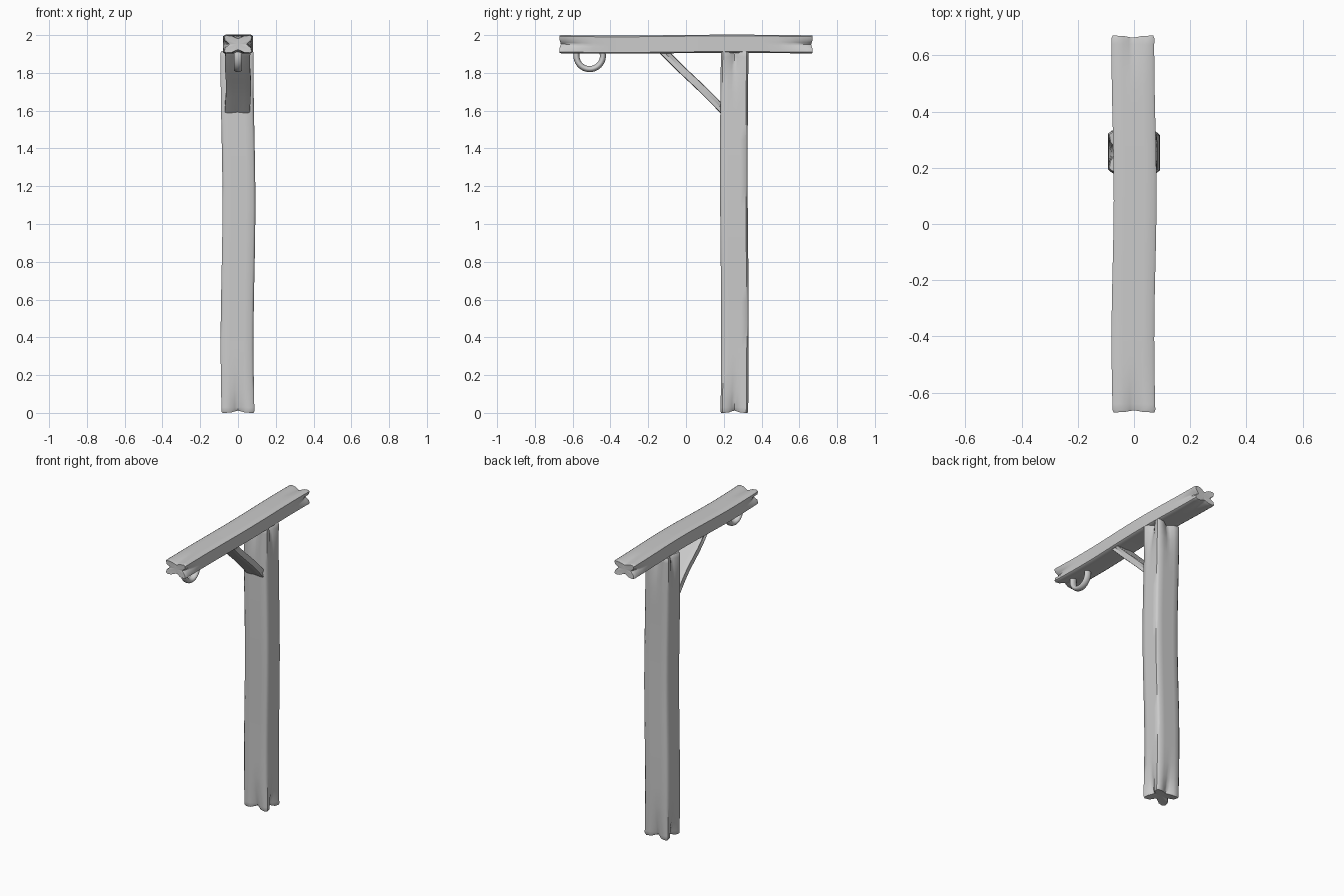
import bpy, bmesh, math
from mathutils import Vector

cube = bpy.data.objects.get("Cube")
if cube:
    bpy.data.objects.remove(cube, do_unlink=True)

grey = bpy.data.materials.new("plain grey")
grey.use_nodes = True
COLOR = (0.6, 0.6, 0.6, 1)
grey.diffuse_color = COLOR
grey.node_tree.nodes["Principled BSDF"].inputs["Base Color"].default_value = COLOR

# Half of one side of the section: position along the side, groove strength
SIDE = [(-0.86, 0), (-0.45, 0.15), (-0.18, 0.7), (0, 1), (0.18, 0.7), (0.45, 0.15), (0.86, 0)]


def finish(obj, angle):
    obj.data.materials.append(grey)
    bpy.ops.object.select_all(action="DESELECT")
    obj.select_set(True)
    bpy.context.view_layer.objects.active = obj
    bpy.ops.object.shade_smooth_by_angle(angle=math.radians(angle))


def timber(name, start, end, u, half_u, half_v, groove, reach, wobble):
    """Rough-hewn timber: rings along an axis, with grooved, split ends."""
    start, end, u = Vector(start), Vector(end), Vector(u)
    axis = end - start
    length = axis.length
    axis.normalize()
    v = axis.cross(u)
    bm = bmesh.new()
    rings = []
    steps = [0, 0.008, 0.03, 0.07, 0.12, reach]
    inner = [reach + (length - 2 * reach) * i / 12 for i in range(1, 12)]
    stations = steps + inner + [length - s for s in reversed(steps)]
    for s in stations:
        edge = min(s, length - s)
        pinch = groove * max(0, 1 - edge / reach) ** 1.5
        tip = 1 - 0.05 * max(0, 1 - edge / 0.008)
        sign = 1 if s < length / 2 else -1
        t = s / length
        off_u = wobble * math.sin(2 * math.pi * t * 1.3 + math.pi)
        off_v = wobble * 0.6 * math.sin(2 * math.pi * t * 1.1)
        centre = start + axis * s + u * off_u + v * off_v
        ring = []
        for k in range(4):
            for p, g in SIDE:
                a, b = p, -1 + g * pinch / min(half_u, half_v)
                for _ in range(k):
                    a, b = -b, a
                # The grooved middles also sit back from the end
                back = axis * sign * g * pinch * 0.4 * max(0, 1 - edge / 0.03)
                ring.append(bm.verts.new(centre + u * a * half_u * tip + v * b * half_v * tip + back))
        rings.append(ring)
    n = len(rings[0])
    for r0, r1 in zip(rings, rings[1:]):
        for i in range(n):
            bm.faces.new((r0[i], r0[(i + 1) % n], r1[(i + 1) % n], r1[i]))
    # Slightly sunken end grain
    for ring, sign in ((rings[0], 1), (rings[-1], -1)):
        mid = sum((w.co for w in ring), Vector()) / n
        hub = bm.verts.new(mid + axis * sign * groove * 0.3)
        for i in range(n):
            bm.faces.new((ring[i], ring[(i + 1) % n], hub))
    bmesh.ops.recalc_face_normals(bm, faces=bm.faces)
    mesh = bpy.data.meshes.new(name)
    bm.to_mesh(mesh)
    bm.free()
    obj = bpy.data.objects.new(name, mesh)
    bpy.context.collection.objects.link(obj)
    finish(obj, 50)
    return obj


# Upright, cross beam and diagonal brace
timber("post", (0, 0.256, 0), (0, 0.256, 1.915), (1, 0, 0), 0.087, 0.073, 0.03, 0.22, 0.005)
timber("beam", (0, -0.67, 1.952), (0, 0.67, 1.952), (1, 0, 0), 0.076, 0.048, 0.018, 0.18, 0.004)
timber("brace", (0, -0.13, 1.925), (0, 0.215, 1.585), (1, 0, 0), 0.066, 0.021, 0.004, 0.15, 0.003)

# Hanging ring under the front of the beam
bpy.ops.mesh.primitive_torus_add(
    major_segments=40, minor_segments=14, major_radius=0.07, minor_radius=0.016,
    location=(0, -0.51, 1.89), rotation=(0, math.pi / 2, 0))
ring = bpy.context.object
ring.name = "hanging_ring"
ring.scale.z = 1.4
finish(ring, 60)
